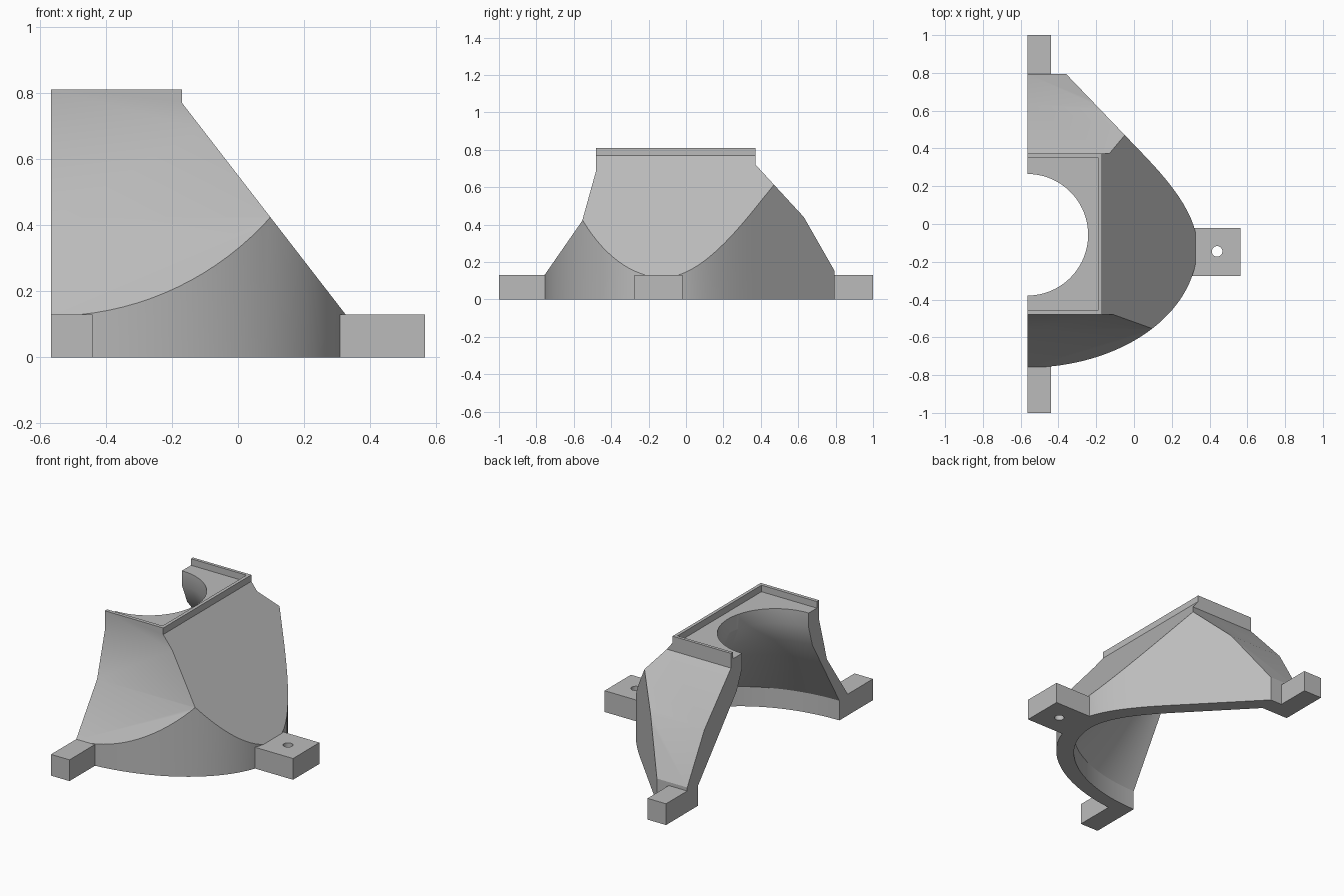
import bpy, bmesh, math
from mathutils import Vector, geometry

cube = bpy.data.objects.get("Cube")
if cube:
    bpy.data.objects.remove(cube, do_unlink=True)

grey = bpy.data.materials.new("plain grey")
grey.use_nodes = True
colour = (0.5, 0.5, 0.5, 1)
grey.diffuse_color = colour
grey.node_tree.nodes["Principled BSDF"].inputs["Base Color"].default_value = colour


def loft(name, rings):
    """Closed solid through rings with equal point counts."""
    bm = bmesh.new()
    loops = [[bm.verts.new(p) for p in ring] for ring in rings]
    bm.faces.new(loops[0])
    bm.faces.new(loops[-1])
    n = len(loops[0])
    for a, b in zip(loops, loops[1:]):
        for i in range(n):
            j = (i + 1) % n
            bm.faces.new((a[i], a[j], b[j], b[i]))
    bmesh.ops.recalc_face_normals(bm, faces=bm.faces)
    mesh = bpy.data.meshes.new(name)
    bm.to_mesh(mesh)
    bm.free()
    mesh.materials.append(grey)
    ob = bpy.data.objects.new(name, mesh)
    bpy.context.collection.objects.link(ob)
    return ob


def box(name, x, y, z):
    return loft(name, [[(x[0], y[0], h), (x[1], y[0], h), (x[1], y[1], h), (x[0], y[1], h)] for h in z])


def cut(ob, cutter, operation):
    mod = ob.modifiers.new("cut", 'BOOLEAN')
    mod.operation, mod.solver, mod.object = operation, 'EXACT', cutter
    bpy.context.view_layer.update()
    graph = bpy.context.evaluated_depsgraph_get()
    mesh = bpy.data.meshes.new_from_object(ob.evaluated_get(graph))
    ob.modifiers.clear()
    ob.data = mesh
    bpy.data.objects.remove(cutter, do_unlink=True)


# Footprint: elliptical front, curved flank, straight diagonal to the back
X0, TOP = -0.565, 0.81
centre = Vector((X0, -0.057))
outline = []
for i in range(33):
    a = math.pi / 2 * i / 32
    outline.append(Vector((X0 + 0.9 * math.sin(a), -0.12 - 0.64 * math.cos(a))))
flank = [Vector(p) for p in ((0.335, -0.12), (0.335, 0.08), (0.13, 0.285), (0, 0.42))]
outline += [p.to_2d() for p in geometry.interpolate_bezier(*flank, 17)[1:]]
diagonal_end, back_end = Vector((-0.36, 0.795)), Vector((X0, 0.795))
flank_end = outline[-1].copy()
outline += [flank_end.lerp(diagonal_end, i / 8) for i in range(1, 9)]
outline += [diagonal_end.lerp(back_end, i / 4) for i in range(1, 5)]
body = loft("funnel_body", [[(p.x, p.y, z) for p in outline] for z in (0, TOP)])

# Side profile shapes the front and back slopes
side = [(-0.83, -0.1), (-0.83, 0.024), (-0.555, 0.42), (-0.48, 0.69), (-0.48, 0.9),
        (0.372, 0.9), (0.372, 0.72), (0.63, 0.44), (0.87, 0.02), (0.87, -0.1)]
cut(body, loft("side_profile", [[(x, y, z) for y, z in side] for x in (-0.8, 0.7)]), 'INTERSECT')

# Front profile gives the slanted flat face
front = [(-0.8, -0.1), (0.42, -0.1), (0.42, 0.007), (-0.17, 0.77), (-0.17, 0.9), (-0.8, 0.9)]
cut(body, loft("front_profile", [[(x, y, z) for x, z in front] for y in (-1, 1)]), 'INTERSECT')

# Recessed seat with a thin lip
cut(body, box("seat_recess", (-0.8, -0.19), (-0.458, 0.353), (0.77, 0.95)), 'DIFFERENCE')

# Hollow inside, blending from the footprint to the round opening
rings = []
for z, t in ((-0.1, 0), (0.12, 0), (0.42, 0.6), (0.56, 0.88), (0.68, 1), (0.9, 1)):
    ring = []
    for p in outline:
        d = p - centre
        q = centre + (d * 0.88).lerp(d.normalized() * 0.322, t)
        ring.append((q.x, q.y, z))
    rings.append([(-0.8, ring[0][1], z)] + ring + [(-0.8, ring[-1][1], z)])
cut(body, loft("hollow", rings), 'DIFFERENCE')

# Mounting tabs
H = 0.13
front_tab = box("front_tab", (X0, -0.44), (-1, -0.72), (0, H))
back_tab = box("back_tab", (X0, -0.44), (0.75, 1), (0, H))
side_tab = box("side_tab", (0.26, -X0), (-0.275, -0.02), (0, H))
hole = [(0.44 + 0.028 * math.cos(i * math.pi / 12), -0.145 + 0.028 * math.sin(i * math.pi / 12))
        for i in range(24)]
cut(side_tab, loft("screw_hole", [[(x, y, z) for x, y in hole] for z in (-0.1, 0.3)]), 'DIFFERENCE')

# Smooth the curved walls, keep hard edges
for ob in (body, side_tab):
    bpy.ops.object.select_all(action='DESELECT')
    ob.select_set(True)
    bpy.context.view_layer.objects.active = ob
    bpy.ops.object.shade_smooth_by_angle(angle=math.radians(25))
